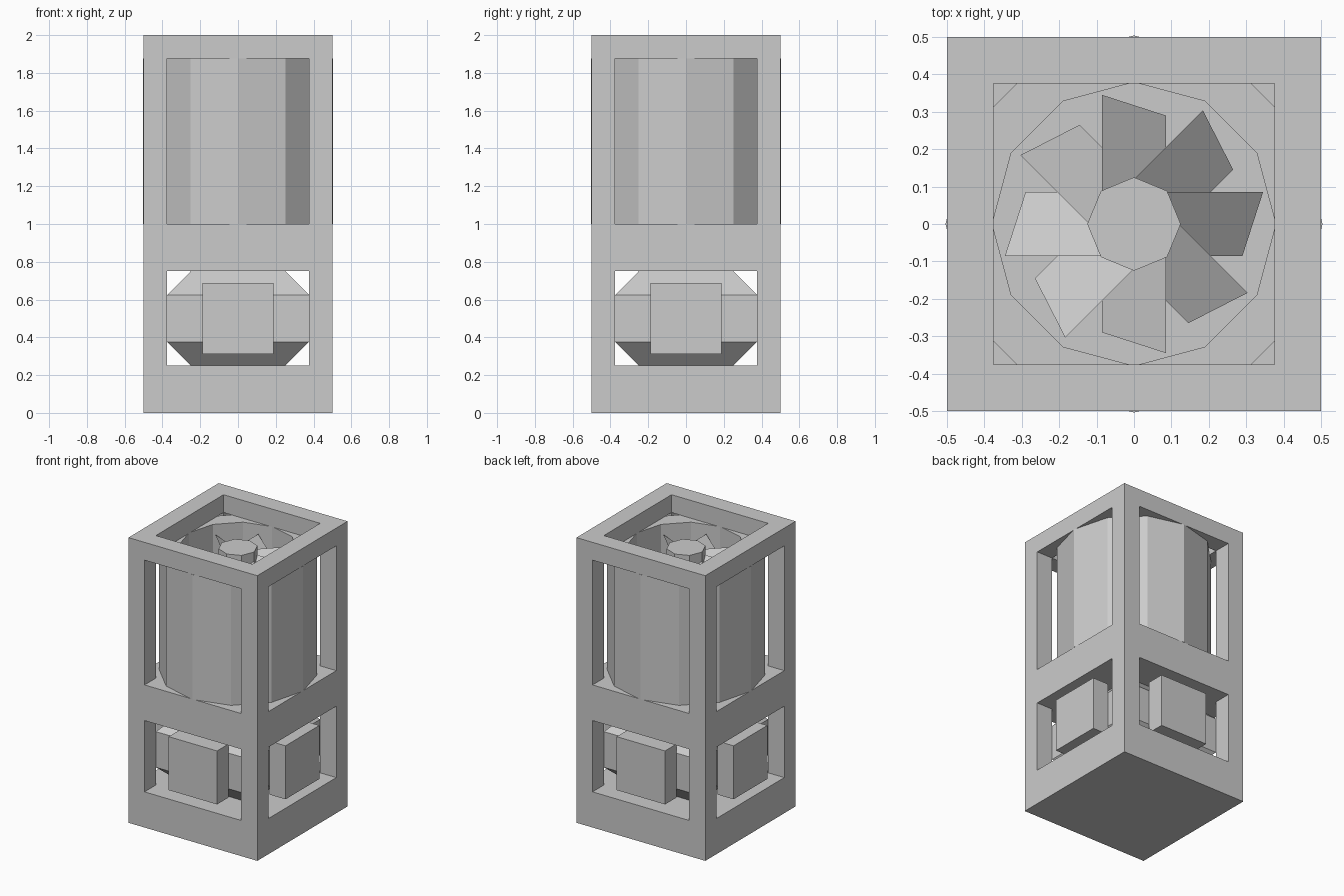
import bpy, bmesh
from math import cos, sin, pi, sqrt
from mathutils import Matrix

if "Cube" in bpy.data.objects:
    bpy.data.objects.remove(bpy.data.objects["Cube"])


def finish(bm, name, fix_normals=True):
    bmesh.ops.remove_doubles(bm, verts=bm.verts, dist=1e-5)
    if fix_normals:
        bmesh.ops.recalc_face_normals(bm, faces=bm.faces)
    me = bpy.data.meshes.new(name)
    bm.to_mesh(me)
    bm.free()
    ob = bpy.data.objects.new(name, me)
    bpy.context.collection.objects.link(ob)
    return ob


def lathe(name, profile, sides, start=0.0):
    """Faceted solid from (radius, z) points, closed at both ends."""
    bm = bmesh.new()
    rings = [[bm.verts.new((r * cos(start + 2 * pi * i / sides),
                            r * sin(start + 2 * pi * i / sides), z))
              for i in range(sides)] for r, z in profile]
    for a, b in zip(rings, rings[1:]):
        for i in range(sides):
            j = (i + 1) % sides
            bm.faces.new((a[i], a[j], b[j], b[i]))
    bm.faces.new(rings[0][::-1])
    bm.faces.new(rings[-1])
    return finish(bm, name)


# Frame: cells of a coarse grid, skinned only where solid meets empty
X = [-0.5, -0.375, 0.375, 0.5]
Z = [0, 0.25, 0.75, 1.0, 1.875, 2.0]


def solid(i, j, k):
    if not (0 <= i < 3 and 0 <= j < 3 and 0 <= k < 5):
        return False
    if k in (0, 2):                      # solid base and middle deck
        return True
    if k == 4:                           # top ring
        return (i, j) != (1, 1)
    return i != 1 and j != 1             # corner posts


bm = bmesh.new()
for i in range(3):
    for j in range(3):
        for k in range(5):
            if not solid(i, j, k):
                continue
            for axis in range(3):
                for side in (0, 1):
                    n = [i, j, k]
                    n[axis] += 2 * side - 1
                    if solid(*n):
                        continue
                    quad = []
                    for u, v in ((0, 0), (1, 0), (1, 1), (0, 1)):
                        c = [i, j, k]
                        c[axis] += side
                        c[(axis + 1) % 3] += u
                        c[(axis + 2) % 3] += v
                        quad.append(bm.verts.new((X[c[0]], X[c[1]], Z[c[2]])))
                    bm.faces.new(quad if side else quad[::-1])
finish(bm, "frame", fix_normals=False)

# Twelve-sided drum with a fan well in its top
lathe("drum", [(0.504, 1.0), (0.504, 1.875), (0.379, 1.875), (0.379, 1.625)], 12)

# Fan hub and eight pitched blades
lathe("fan_hub", [(0.125, 1.625), (0.125, 1.875)], 8)
bm = bmesh.new()
for i in range(8):
    rot = Matrix.Rotation(i * pi / 4, 3, 'Z')
    blade = [(-0.085, 0.09, 1.8125), (0.085, 0.09, 1.6875),
             (0.085, 0.29, 1.6875), (-0.085, 0.345, 1.8125)]
    vs = [bm.verts.new(p) for p in blade]
    bmesh.ops.rotate(bm, verts=vs, cent=(0, 0, 0), matrix=rot)
    bm.faces.new(vs)
finish(bm, "fan_blades", fix_normals=False)

# Lower core: square block with sloped shoulders top and bottom
q = sqrt(2)
lathe("core", [(0.25 * q, 0.25), (0.375 * q, 0.375),
               (0.375 * q, 0.625), (0.25 * q, 0.75)], 4, pi / 4)

# One connector block on each side of the core
for i, side in enumerate(("front", "right", "back", "left")):
    bm = bmesh.new()
    bmesh.ops.create_cube(bm, size=1)
    bmesh.ops.scale(bm, verts=bm.verts, vec=(0.375, 0.125, 0.375))
    bmesh.ops.translate(bm, verts=bm.verts, vec=(0, -0.4375, 0.5))
    bmesh.ops.rotate(bm, verts=bm.verts, cent=(0, 0, 0),
                     matrix=Matrix.Rotation(i * pi / 2, 3, 'Z'))
    finish(bm, side + "_connector")
